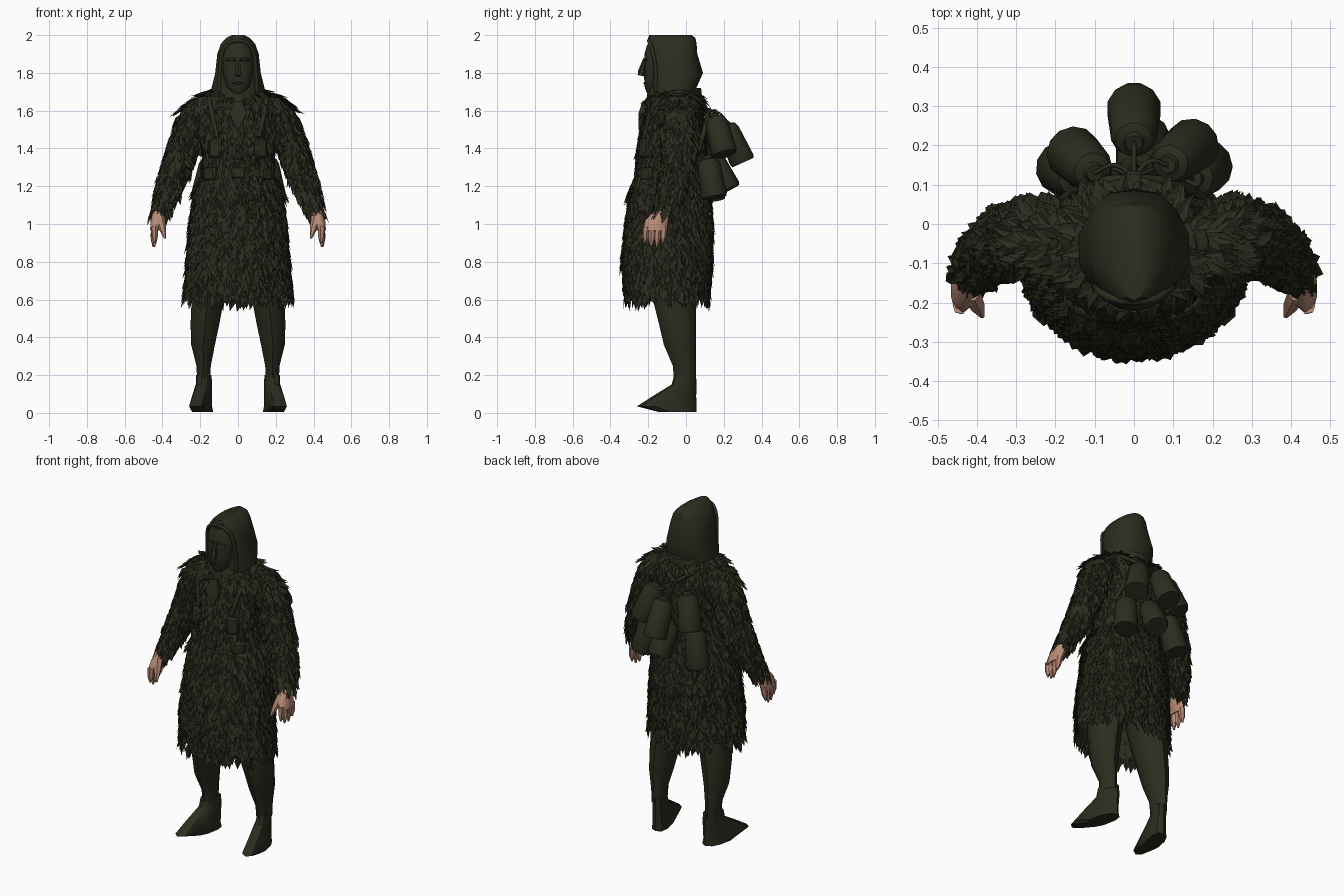
import bpy, bmesh, math, random
from mathutils import Vector

random.seed(7)
if "Cube" in bpy.data.objects:
    bpy.data.objects.remove(bpy.data.objects["Cube"])


def material(name, rgb):
    m = bpy.data.materials.new(name)
    m.use_nodes = True
    m.diffuse_color = (*rgb, 1)
    bsdf = m.node_tree.nodes["Principled BSDF"]
    bsdf.inputs["Base Color"].default_value = (*rgb, 1)
    bsdf.inputs["Roughness"].default_value = 0.9
    return m


CLOTH = material("dark olive cloth", (0.025, 0.025, 0.014))
FUR = material("dark olive fur", (0.024, 0.024, 0.0135))
SKIN = material("skin", (0.48, 0.26, 0.18))


def finish(name, bm, mat, smooth=True):
    me = bpy.data.meshes.new(name)
    bm.to_mesh(me)
    bm.free()
    me.materials.append(mat)
    if smooth:
        me.shade_smooth()
        me.set_sharp_from_angle(angle=0.7)
    ob = bpy.data.objects.new(name, me)
    bpy.context.collection.objects.link(ob)
    return ob


def loft(name, rings, mat, n=12, axis=None, side=1, power=1.0, caps=(True, True), shear=0):
    """Skin over elliptical rings (x, y, z, rx, ry), level or square to an axis."""
    bm = bmesh.new()
    quat = axis.to_track_quat("Z", "Y") if axis else None
    loops = []
    for x, y, z, rx, ry in rings:
        loop = []
        for i in range(n):
            a = 2 * math.pi * (i + 0.5) / n
            c, s = math.cos(a), math.sin(a)
            v = Vector((math.copysign(abs(c) ** power, c) * rx,
                        math.copysign(abs(s) ** power, s) * ry, 0))
            if quat:
                v = quat @ v
            v += Vector((x, y, z))
            v.x = (v.x + shear * v.y) * side
            loop.append(bm.verts.new(v))
        loops.append(loop)
    for a, b in zip(loops, loops[1:]):
        for i in range(n):
            j = (i + 1) % n
            bm.faces.new((a[i], a[j], b[j], b[i]))
    if caps[0]:
        bm.faces.new(loops[0])
    if caps[1]:
        bm.faces.new(loops[-1])
    bmesh.ops.recalc_face_normals(bm, faces=bm.faces)
    return finish(name, bm, mat)


def body(name, rows, mat, **kw):
    """Loft from rows of (height, half width, front y, back y)."""
    return loft(name, [(0, (f + b) / 2, z, w, (b - f) / 2) for z, w, f, b in rows], mat, **kw)


def rod(name, a, b, profile, mat, n=10, side=1, flat=1.0):
    """Turned shape between two points; profile holds (position, radius)."""
    a, b = Vector(a), Vector(b)
    rings = [(*a.lerp(b, t), r, r * flat) for t, r in profile]
    return loft(name, rings, mat, n=n, axis=b - a, side=side)


def box(name, loc, size, mat, turn=0.0, side=1):
    bm = bmesh.new()
    bmesh.ops.create_cube(bm, size=1)
    bmesh.ops.scale(bm, vec=size, verts=bm.verts)
    bmesh.ops.bevel(bm, geom=bm.edges[:], offset=min(size) * 0.2, segments=1, affect="EDGES")
    ob = finish(name, bm, mat)
    ob.location = (loc[0] * side, loc[1], loc[2])
    ob.rotation_euler = (0, 0, turn * side)


def strap(name, points, radius, mat):
    cu = bpy.data.curves.new(name, "CURVE")
    cu.dimensions = "3D"
    cu.bevel_depth, cu.bevel_resolution, cu.resolution_u = radius, 1, 5
    sp = cu.splines.new("BEZIER")
    sp.bezier_points.add(len(points) - 1)
    for bp, p in zip(sp.bezier_points, points):
        bp.co = p
        bp.handle_left_type = bp.handle_right_type = "AUTO"
    cu.materials.append(mat)
    bpy.context.collection.objects.link(bpy.data.objects.new(name, cu))


def fur(name, base, count, length, lift):
    """Pointed tufts hanging down over the sides of a base mesh."""
    me = base.data
    faces = [f for f in me.polygons if len(f.vertices) == 4]
    bm = bmesh.new()
    for f in random.choices(faces, weights=[f.area for f in faces], k=count):
        a, b, c, d = (me.vertices[i].co for i in f.vertices)
        u = random.random()
        p = a.lerp(b, u).lerp(d.lerp(c, u), random.random())
        nrm = f.normal
        down = Vector((random.uniform(-.3, .3), random.uniform(-.3, .3), -1))
        down = (down - nrm * down.dot(nrm)).normalized()
        across = nrm.cross(down) * length * random.uniform(0.16, 0.26)
        size = length * random.uniform(0.7, 1.2)
        mid = p + down * size * 0.45 + nrm * lift * 0.6
        pts = (p - nrm * 0.004, mid + across, p + down * size + nrm * lift * random.uniform(.4, 1.1),
               mid - across)
        root, left, tip, right = (bm.verts.new(v) for v in pts)
        bm.faces.new((root, left, tip))
        bm.faces.new((root, tip, right))
    finish(name, bm, FUR, smooth=False)


# Fur coat
coat = body("coat", [(.63, .278, -.315, .115), (.8, .264, -.332, .13), (1.0, .248, -.312, .132),
                     (1.18, .225, -.285, .115), (1.27, .182, -.255, .1), (1.4, .18, -.248, .1),
                     (1.52, .2, -.225, .09), (1.62, .215, -.2, .078), (1.68, .19, -.175, .065),
                     (1.715, .1, -.15, .04)], FUR, n=28, caps=(False, True))
fur("coat_fur", coat, 3000, 0.085, 0.022)

# Belt, scarf and chest cloth
body("belt", [(1.25, .197, -.267, .109), (1.295, .188, -.26, .109)], CLOTH, n=28, caps=(False, False))
box("buckle", (0, -.263, 1.272), (.07, .02, .055), CLOTH)
body("scarf", [(1.6, .13, -.222, .06), (1.66, .15, -.21, .085), (1.72, .12, -.2, .08)], CLOTH, n=14)
rod("scarf_knot", (0, -.222, 1.65), (0, -.248, 1.5), [(0, .03), (.45, .065), (1, .01)], CLOTH, n=4, flat=.4)

# Hood and covered face
body("hood", [(1.65, .145, -.175, .05), (1.72, .143, -.185, .055), (1.8, .123, -.195, .09),
              (1.9, .112, -.2, .06), (1.955, .092, -.2, .056), (1.985, .063, -.2, .05),
              (2.0, .035, -.195, .03)], CLOTH, n=14, power=0.8)
body("face", [(1.69, .035, -.205, -.1), (1.72, .06, -.218, -.1), (1.78, .077, -.222, -.1),
              (1.85, .082, -.222, -.1), (1.91, .075, -.218, -.1), (1.95, .04, -.205, -.1)],
     CLOTH, n=14, power=0.85)
rod("nose", (0, -.218, 1.875), (0, -.24, 1.785), [(0, .009), (.8, .02), (1, .016)], CLOTH, n=6)
rod("mouth", (-.03, -.219, 1.745), (.03, -.219, 1.745), [(0, .003), (.5, .007), (1, .003)], CLOTH, n=6)

for s, label in ((1, "left"), (-1, "right")):
    strap(label + "_hood_rim", [(0, -.196, 1.972), (s * .045, -.192, 1.96), (s * .078, -.178, 1.92),
                                (s * .094, -.16, 1.82), (s * .1, -.158, 1.7)], .011, CLOTH)
    rod(label + "_brow", (.012, -.22, 1.872), (.065, -.206, 1.868), [(0, .008), (.5, .01), (1, .005)],
        CLOTH, n=6, side=s)

    # Furry sleeve
    sleeve = loft(label + "_sleeve", [(.16, -.055, 1.675, .06, .08), (.222, -.04, 1.605, .08, .092),
                                      (.275, -.035, 1.45, .08, .09), (.325, -.045, 1.3, .076, .085),
                                      (.375, -.08, 1.16, .062, .07), (.413, -.118, 1.06, .042, .052)],
                  FUR, n=14, side=s)
    fur(label + "_sleeve_fur", sleeve, 800, 0.075, 0.017)

    # Hand: palm, four fingers and a thumb
    loft(label + "_palm", [(.418, -.13, 1.07, .034, .04), (.427, -.155, 1.02, .036, .062),
                           (.443, -.165, .965, .024, .064)], SKIN, n=10, side=s)
    for i in range(4):
        y = -.117 - .031 * i
        tip = (.452 - .004 * i, y - .006, .9 - .022 * (i in (1, 2)))
        rod(f"{label}_finger_{i + 1}", (.442, y, .985), tip, [(0, .02), (.6, .017), (1, .005)],
            SKIN, n=6, side=s)
    rod(label + "_thumb", (.415, -.175, 1.035), (.386, -.235, .925), [(0, .026), (.5, .021), (1, .006)],
        SKIN, n=6, side=s)

    # Trouser leg and boot
    loft(label + "_leg", [(.13, -.08, .8, .1, .12), (.16, -.06, .6, .09, .115),
                          (.175, -.045, .47, .08, .098), (.185, -.032, .36, .066, .085),
                          (.182, -.008, .25, .04, .062), (.182, -.005, .17, .036, .058)],
         CLOTH, n=10, side=s)
    loft(label + "_boot", [(.178, -.045, .005, .05, .1), (.178, -.102, .035, .05, .158),
                           (.178, -.06, .09, .046, .114), (.178, -.01, .15, .04, .066),
                           (.18, -.005, .2, .037, .058)],
         CLOTH, n=10, side=s, power=0.8, shear=-.2)

    # Pouches and shoulder straps
    box(label + "_chest_pouch", (.115, -.215, 1.4), (.07, .05, .1), CLOTH, turn=.45, side=s)
    box(label + "_belt_pouch", (.14, -.2, 1.265), (.08, .05, .07), CLOTH, turn=.7, side=s)
    strap(label + "_strap", [(s * .11, -.222, 1.46), (s * .145, -.168, 1.62), (s * .15, -.06, 1.695),
                             (s * .1, .062, 1.66), (0, .11, 1.59), (s * -.12, .098, 1.5),
                             (s * -.19, .055, 1.36)], .013, CLOTH)

# Flasks hung on the back by cords
FLASK = [(0, .022), (.06, .026), (.1, .048), (.22, .06), (.92, .07), (1, .064)]
flasks = [((0, .205, 1.54), (0, .302, 1.325)), ((-.1, .13, 1.57), (-.16, .185, 1.36)),
          ((.085, .15, 1.58), (.155, .205, 1.37)), ((-.14, .115, 1.36), (-.185, .145, 1.13)),
          ((.15, .115, 1.36), (.185, .15, 1.14)), ((.01, .13, 1.37), (.025, .225, 1.18))]
for i, (top, base) in enumerate(flasks):
    rod(f"flask_{i + 1}", top, base, FLASK, CLOTH, n=12)
    x, y, z = top
    strap(f"flask_cord_{i + 1}", [(0, .12, 1.6), (x * .5, y * .5 + .085, (z + 1.62) / 2), top], .006, CLOTH)
box("strap_knot", (0, .115, 1.59), (.04, .04, .05), CLOTH)
